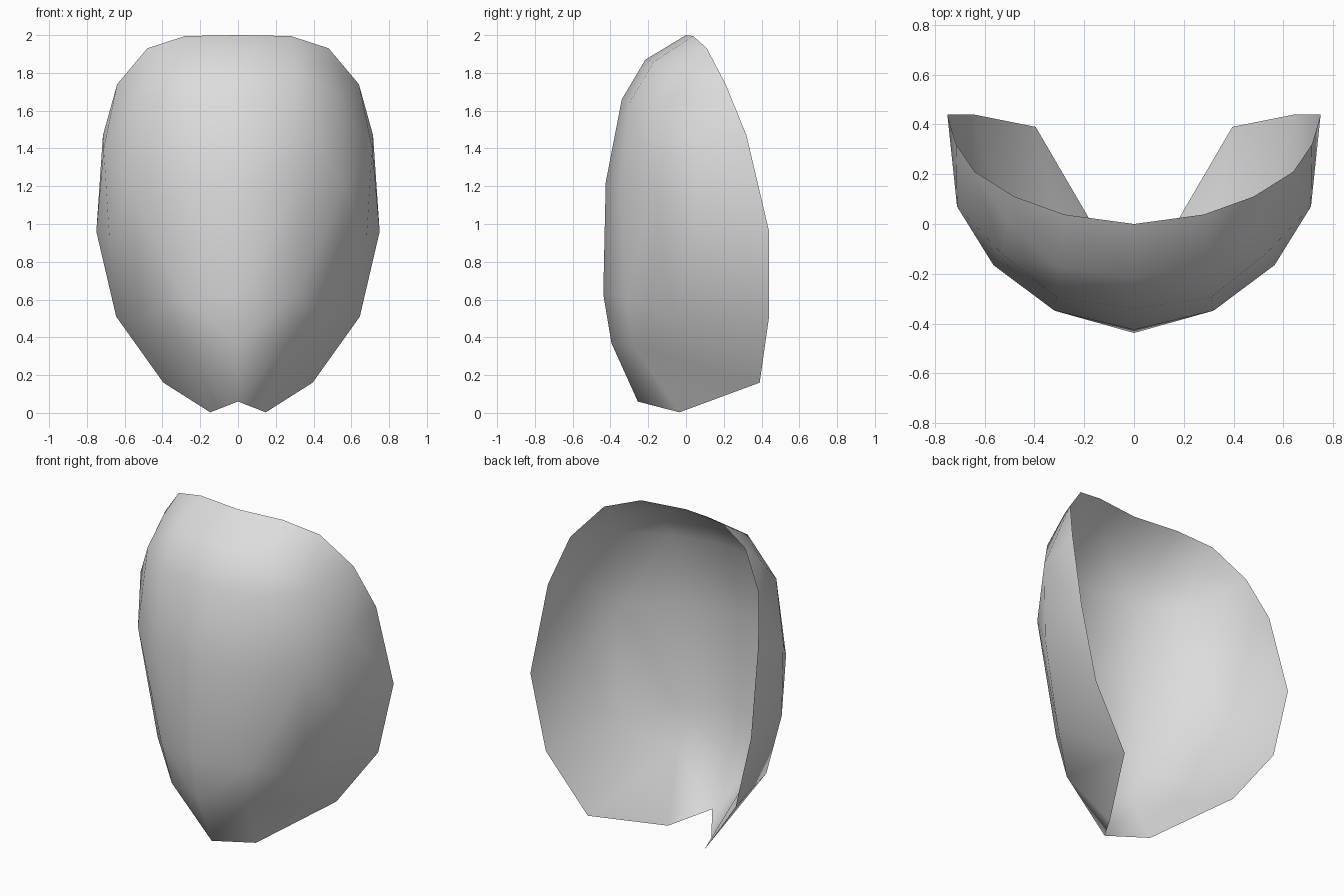
import bpy
import bmesh

if "Cube" in bpy.data.objects:
    bpy.data.objects.remove(bpy.data.objects["Cube"])

# Vertical ribs of the right half, from the centre line outwards: first row, then points downwards.
# Outer ribs are shorter, which gives the shell its rounded outline.
ribs = [
    (0, [(0, 0, 2), (0, -.215, 1.87), (0, -.34, 1.66), (0, -.425, 1.22),
         (0, -.438, .63), (0, -.395, .37), (0, -.255, .06)]),
    (0, [(.28, .038, 1.995), (.30, -.17, 1.86), (.31, -.295, 1.65), (.32, -.348, 1.21),
         (.30, -.317, .61), (.255, -.278, .355), (.147, -.035, .003)]),
    (0, [(.48, .11, 1.93), (.51, .01, 1.83), (.53, -.12, 1.67), (.565, -.165, 1.19),
         (.505, -.06, .49), (.395, .39, .16)]),
    (1, [(.64, .21, 1.74), (.711, .07, 1.40), (.681, .043, .93), (.645, .44, .51)]),
    (2, [(.715, .32, 1.47), (.75, .44, .96)]),
]

bm = bmesh.new()
grid = {}
for c, (first, points) in enumerate(ribs):
    for r, p in enumerate(points, first):
        grid[c, r] = bm.verts.new(p)


def skin(*verts):
    bm.faces.new(verts).smooth = True


# Skin every grid cell; cells are split along the diagonal that bulges outwards
for c in range(4):
    for r in range(6):
        corners = [(c, r), (c, r + 1), (c + 1, r + 1), (c + 1, r)]
        v = [grid[k] for k in corners if k in grid]
        if len(v) == 3:
            skin(*v)
        elif len(v) == 4:
            a, b, d, e = v
            outward = (d.co - a.co).cross(e.co - b.co)
            if (a.co + d.co - b.co - e.co).dot(outward) > 0:
                skin(a, b, d)
                skin(a, d, e)
            else:
                skin(a, b, e)
                skin(b, d, e)

mesh = bpy.data.meshes.new("curved_shell")
bm.to_mesh(mesh)
bm.free()
shell = bpy.data.objects.new("curved_shell", mesh)
bpy.context.collection.objects.link(shell)

# Mirror the half shell across the centre line
mirror = shell.modifiers.new("mirror", 'MIRROR')
mirror.use_axis = (True, False, False)
mirror.use_clip = True
mirror.merge_threshold = 0.001

# Single plain colour
mat = bpy.data.materials.new("light_grey")
mat.diffuse_color = (.72, .72, .72, 1)
mat.use_nodes = True
mat.node_tree.nodes["Principled BSDF"].inputs["Base Color"].default_value = mat.diffuse_color
mesh.materials.append(mat)
